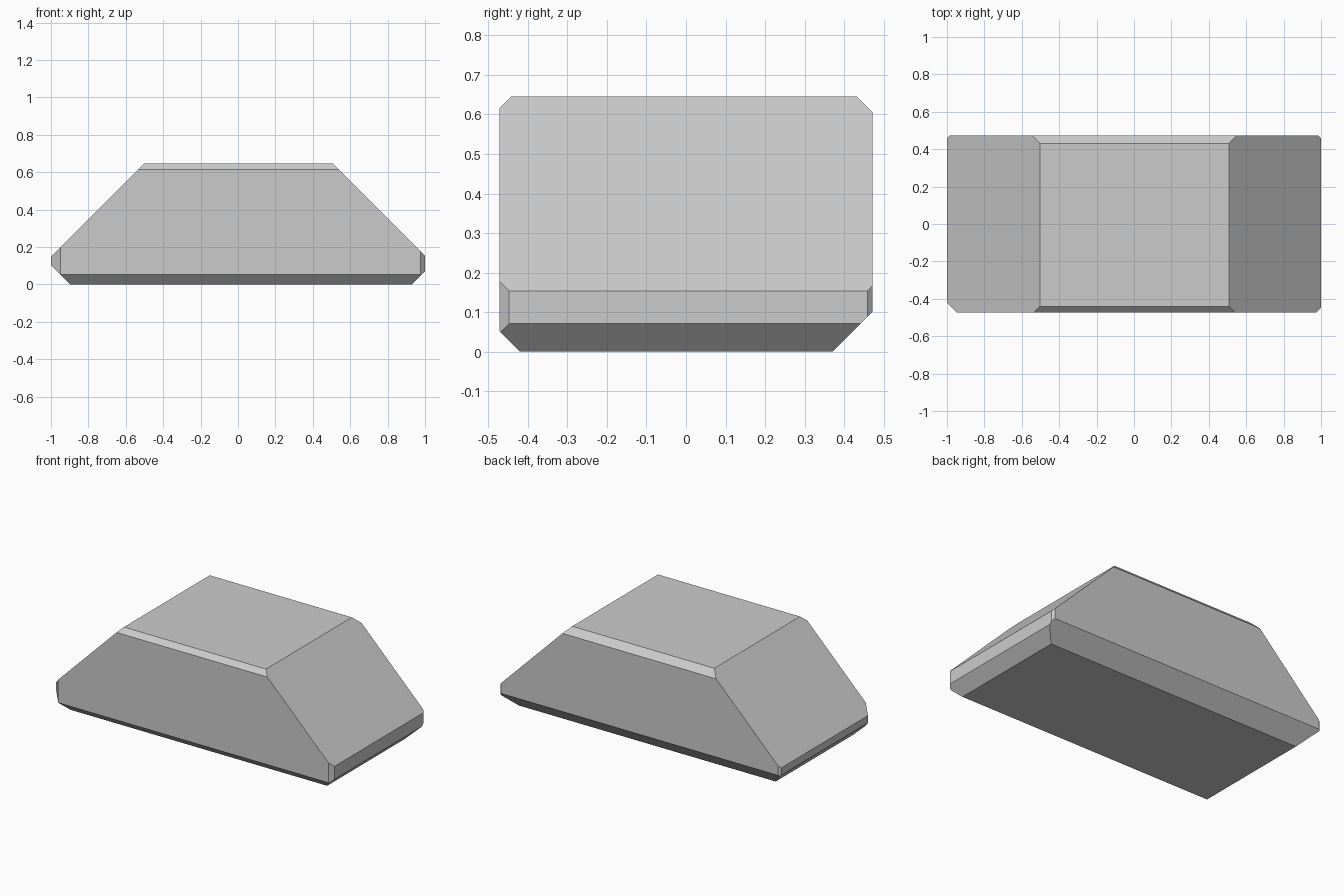
import bpy, bmesh
from mathutils import Vector

if "Cube" in bpy.data.objects:
    bpy.data.objects.remove(bpy.data.objects["Cube"])

HX, HY, TOP = 1.0, 0.472, 0.646

# Every chamfer is a 45 degree cut: direction, and limit of direction . point
CHAMFERS = [
    # long end slopes
    ((1, 0, 1), 1.154), ((-1, 0, 1), 1.149),
    # top front and back edges
    ((0, -1, 1), 1.087), ((0, 1, 1), 1.077),
    # bottom edges
    ((0, -1, -1), 0.42), ((0, 1, -1), 0.37),
    ((1, 0, -1), 0.929), ((-1, 0, -1), 0.898),
    # upright corners
    ((1, -1, 0), 1.447), ((1, 1, 0), 1.459),
    ((-1, -1, 0), 1.421), ((-1, 1, 0), 1.459),
]


def chamfer(bm, direction, limit):
    """Slice the solid with one plane and cap the cut."""
    n = Vector(direction)
    cut = bmesh.ops.bisect_plane(
        bm, geom=bm.verts[:] + bm.edges[:] + bm.faces[:], dist=1e-6,
        plane_co=n * limit / n.length_squared, plane_no=n, clear_outer=True)
    rim = [e for e in cut["geom_cut"]
           if isinstance(e, bmesh.types.BMEdge) and e.is_boundary]
    bmesh.ops.contextual_create(bm, geom=rim)


# Block, then all chamfers
bm = bmesh.new()
bmesh.ops.create_cube(bm, size=1)
for v in bm.verts:
    v.co = (v.co.x * 2 * HX, v.co.y * 2 * HY, (v.co.z + 0.5) * TOP)
for direction, limit in CHAMFERS:
    chamfer(bm, direction, limit)
bmesh.ops.recalc_face_normals(bm, faces=bm.faces[:])

mesh = bpy.data.meshes.new("chamfered_block")
bm.to_mesh(mesh)
bm.free()
block = bpy.data.objects.new("chamfered_block", mesh)
bpy.context.collection.objects.link(block)
